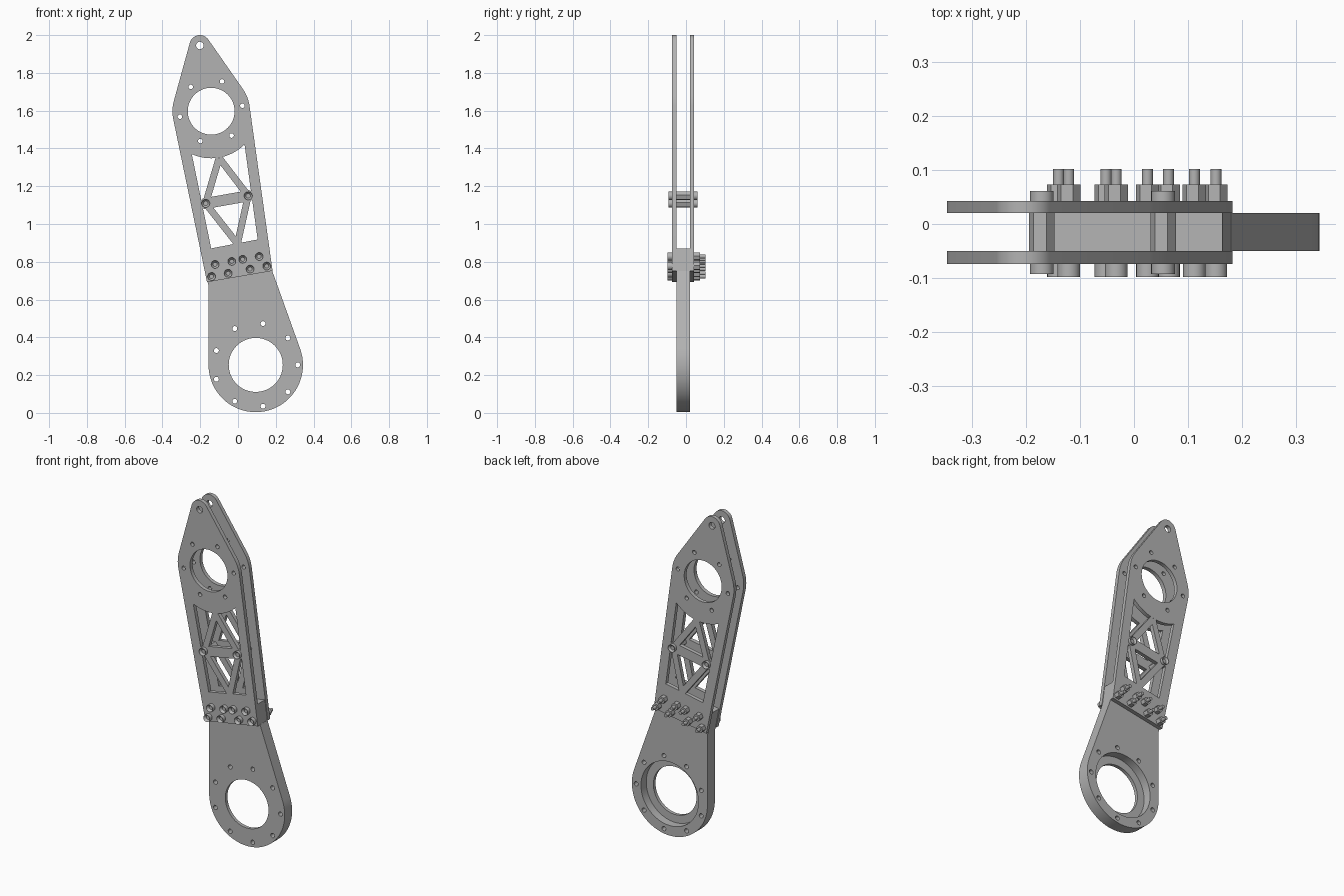
import bpy, bmesh, math
from mathutils import Vector
from mathutils.geometry import convex_hull_2d

if "Cube" in bpy.data.objects:
    bpy.data.objects.remove(bpy.data.objects["Cube"], do_unlink=True)

metal = bpy.data.materials.new("machined grey")
metal.use_nodes = True
metal.diffuse_color = (0.45, 0.45, 0.45, 1)
metal.node_tree.nodes["Principled BSDF"].inputs["Base Color"].default_value = (0.45, 0.45, 0.45, 1)

# Layer depths along y
FRONT, CORE_F, CORE_B, BACK = -0.074, -0.05, 0.02, 0.043
TILT = math.radians(10)


def circle(c, r, n=64, start=0.0):
    return [(c[0] + r * math.cos(start + math.tau * i / n),
             c[1] + r * math.sin(start + math.tau * i / n)) for i in range(n)]


def hull(points):
    vecs = [Vector(p) for p in points]
    return [vecs[i][:] for i in convex_hull_2d(vecs)]


def bar(a, b, width):
    a, b = Vector(a), Vector(b)
    side = (b - a).orthogonal().normalized() * width / 2
    return [a + side, a - side, b - side, b + side]


def prisms(name, outlines, y0, y1, recess=0.0):
    """Extrude x-z outlines from y0 to y1; recess sinks a socket in the y0 end."""
    bm = bmesh.new()
    for outline in outlines:
        cap = bm.faces.new([bm.verts.new((x, y0, z)) for x, z in outline])
        out = bmesh.ops.extrude_face_region(bm, geom=[cap], use_keep_orig=True)
        moved = [v for v in out["geom"] if isinstance(v, bmesh.types.BMVert)]
        bmesh.ops.translate(bm, verts=moved, vec=(0, y1 - y0, 0))
        bmesh.ops.recalc_face_normals(bm, faces=bm.faces[:])
        if recess:
            bmesh.ops.inset_individual(bm, faces=[cap], thickness=recess)
            bmesh.ops.translate(bm, verts=cap.verts[:], vec=(0, (y1 - y0) * 0.6, 0))
    mesh = bpy.data.meshes.new(name)
    bm.to_mesh(mesh)
    bm.free()
    mesh.materials.append(metal)
    obj = bpy.data.objects.new(name, mesh)
    bpy.context.collection.objects.link(obj)
    return obj


def cut(obj, cutter):
    mod = obj.modifiers.new("cut", "BOOLEAN")
    mod.operation, mod.solver, mod.object = "DIFFERENCE", "EXACT", cutter
    bpy.context.view_layer.objects.active = obj
    bpy.ops.object.modifier_apply(modifier=mod.name)
    bpy.data.objects.remove(cutter, do_unlink=True)


# Shared positions
tip, ring, hub = (-0.202, 1.945), (-0.142, 1.597), (0.094, 0.254)
low_left, low_right = (-0.164, 0.692), (0.183, 0.752)
pin_left, pin_right = (-0.171, 1.109), (0.054, 1.149)
top_node, low_node = (-0.1, 1.35), (-0.003, 0.895)
joint_bolts = [(-0.14, 0.722), (-0.052, 0.739), (0.064, 0.761), (0.152, 0.777),
               (-0.121, 0.786), (-0.033, 0.802), (0.025, 0.813), (0.112, 0.828)]

# Twin upper plates with truss windows
plate_outline = hull(circle(tip, 0.055) + circle(ring, 0.205, 96) + [low_left, low_right])
window = [(-0.266, 1.474), (-0.142, 0.871), (0.104, 0.918), (0.022, 1.512)]
struts = [(pin_left, pin_right, 0.058), (top_node, pin_left, 0.036), (top_node, pin_right, 0.036),
          (low_node, pin_left, 0.036), (low_node, pin_right, 0.036)]

for name, y0, y1 in (("front_plate", FRONT, CORE_F), ("back_plate", CORE_B, BACK)):
    plate = prisms(name, [plate_outline], y0, y1)
    truss = prisms("truss_cutter", [window], y0 - 0.05, y1 + 0.05)
    keep = [bar(*s) for s in struts] + [circle(p, 0.03, 32) for p in (pin_left, pin_right)]
    keep.append(circle(ring, 0.249, 128))
    for shape in keep:
        cut(truss, prisms("strut_keep", [shape], y0 - 0.1, y1 + 0.1))
    cut(plate, truss)
    holes = [circle(tip, 0.02, 32), circle(ring, 0.124)]
    holes += [circle(p, 0.012, 20) for p in circle(ring, 0.168, 6, TILT)]
    cut(plate, prisms("hole_cutter", holes, y0 - 0.05, y1 + 0.05))

# Lower arm with its tongue between the plates
arm = prisms("lower_arm", [hull(circle(hub, 0.25, 128) + [(-0.157, 0.7), (0.181, 0.752)])
                           [:]], CORE_F, CORE_B)
tongue = prisms("arm_tongue", [[(-0.158, 0.68), (0.181, 0.74), (0.164, 0.87), (-0.183, 0.81)]],
                CORE_F, CORE_B)
mod = arm.modifiers.new("join", "BOOLEAN")
mod.operation, mod.solver, mod.object = "UNION", "EXACT", tongue
bpy.context.view_layer.objects.active = arm
bpy.ops.object.modifier_apply(modifier=mod.name)
bpy.data.objects.remove(tongue, do_unlink=True)

# Bearing bore, rear pocket and bolt circle
cut(arm, prisms("pocket_cutter", [circle(hub, 0.19, 96)], CORE_F + 0.02, CORE_B + 0.05))
cut(arm, prisms("bore_cutter", [circle(hub, 0.143, 96)]
                + [circle(p, 0.013, 20) for p in circle(hub, 0.222, 9)],
                CORE_F - 0.05, CORE_B + 0.05))

# Joint bolts: socket heads in front, nuts and shaft ends behind
prisms("joint_bolt_heads", [circle(p, 0.021, 24) for p in joint_bolts], -0.098, FRONT, 0.01)
prisms("joint_nuts", [circle(p, 0.022, 6, TILT) for p in joint_bolts], BACK, 0.073)
prisms("joint_bolt_shafts", [circle(p, 0.01, 20) for p in joint_bolts], FRONT, 0.102)

# Spacers between the plates, with a screw at each end
pins = (pin_left, pin_right)
prisms("spacers", [circle(p, 0.024, 6, TILT) for p in pins], CORE_F, CORE_B)
prisms("spacer_front_screws", [circle(p, 0.022, 24) for p in pins], -0.093, FRONT, 0.01)
prisms("spacer_back_screws", [circle(p, 0.022, 24) for p in pins], 0.061, BACK, 0.01)

# Smooth the round walls, keep machined edges sharp
bpy.ops.object.select_all(action="DESELECT")
for obj in bpy.context.scene.objects:
    if obj.type == "MESH":
        obj.select_set(True)
        bpy.context.view_layer.objects.active = obj
bpy.ops.object.shade_smooth_by_angle(angle=math.radians(30))
